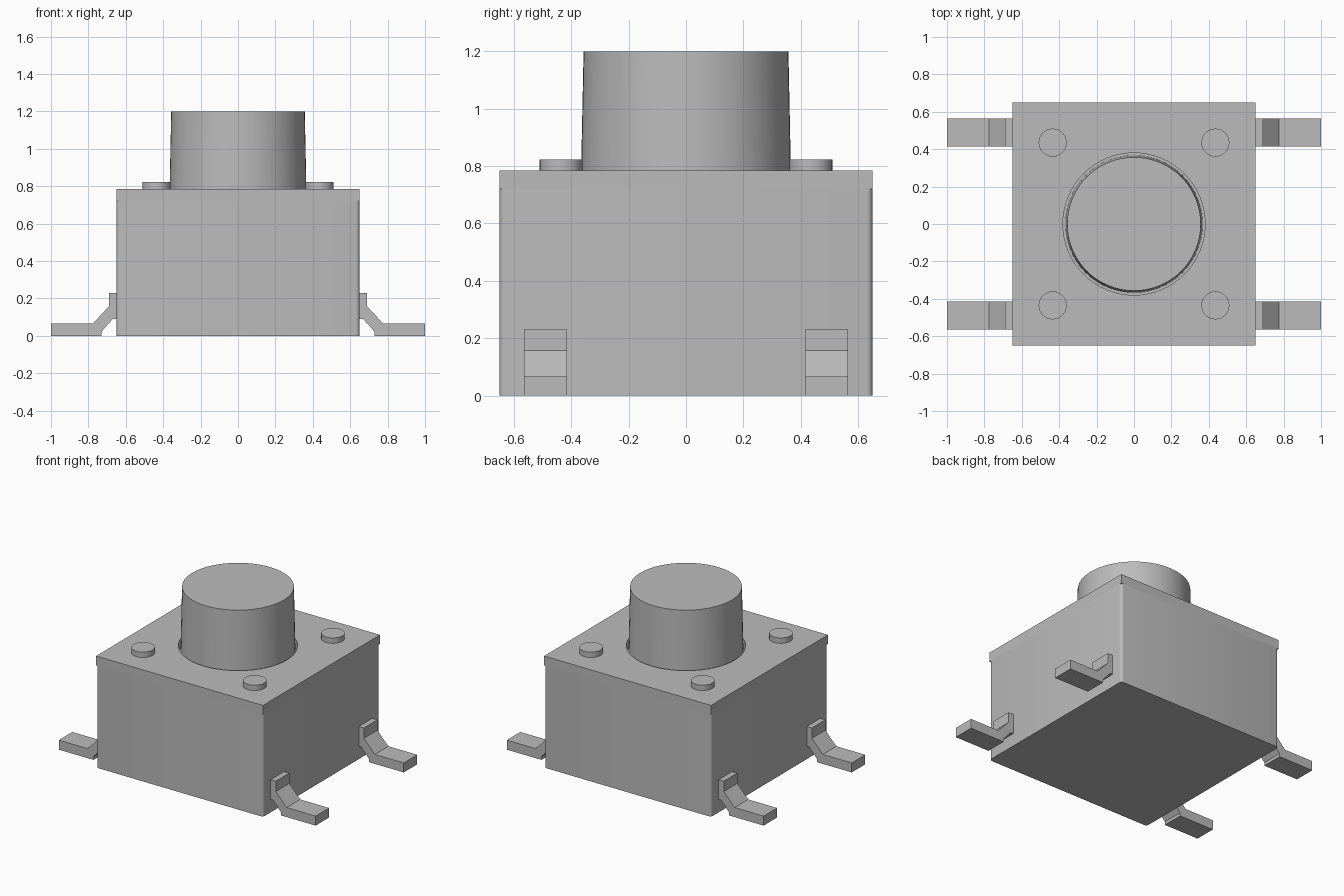
import bpy
import bmesh
import math

if "Cube" in bpy.data.objects:
    bpy.data.objects.remove(bpy.data.objects["Cube"], do_unlink=True)

# Single neutral grey material
grey = bpy.data.materials.new("neutral_grey")
grey.use_nodes = True
GREY = (0.5, 0.5, 0.5, 1)
grey.diffuse_color = GREY
grey.node_tree.nodes["Principled BSDF"].inputs["Base Color"].default_value = GREY

HALF = 0.65        # half width of the housing
SEAM = 0.72        # where the cover plate starts
TOP = 0.785        # top of the cover plate


def finish(obj, name):
    obj.name = name
    obj.data.materials.append(grey)
    return obj


def box(name, z0, z1):
    bpy.ops.mesh.primitive_cube_add(size=1, location=(0, 0, (z0 + z1) / 2))
    obj = bpy.context.object
    obj.scale = (2 * HALF, 2 * HALF, z1 - z0)
    bpy.ops.object.transform_apply(location=False, rotation=False, scale=True)
    return finish(obj, name)


def round_part(name, x, y, z0, z1, r0, r1, sides):
    bpy.ops.mesh.primitive_cone_add(vertices=sides, radius1=r0, radius2=r1,
                                    depth=z1 - z0, location=(x, y, (z0 + z1) / 2))
    bpy.ops.object.shade_smooth_by_angle(angle=math.radians(30))
    return finish(bpy.context.object, name)


def apply_modifiers(obj):
    bpy.context.view_layer.objects.active = obj
    for mod in list(obj.modifiers):
        bpy.ops.object.modifier_apply(modifier=mod.name)


# Housing with slightly rounded upright edges
housing = box("housing", 0, SEAM)
bm = bmesh.new()
bm.from_mesh(housing.data)
upright = [e for e in bm.edges if abs(e.verts[0].co.z - e.verts[1].co.z) > 0.1]
bmesh.ops.bevel(bm, geom=upright, offset=0.02, segments=4, profile=0.5, affect='EDGES')
bm.to_mesh(housing.data)
bm.free()
bpy.context.view_layer.objects.active = housing
bpy.ops.object.shade_smooth_by_angle(angle=math.radians(30))

# Square-edged cover plate with a clearance hole for the plunger
plate = box("cover_plate", SEAM, TOP)
cutter = round_part("hole_cutter", 0, 0, SEAM - 0.1, TOP + 0.1, 0.38, 0.38, 64)
cutter.hide_render = True
cut = plate.modifiers.new("hole", 'BOOLEAN')
cut.object = cutter
cut.operation = 'DIFFERENCE'
apply_modifiers(plate)
bpy.data.objects.remove(cutter, do_unlink=True)
bpy.ops.object.shade_smooth_by_angle(angle=math.radians(30))

# Tapered plunger
round_part("plunger", 0, 0, SEAM, 1.2, 0.367, 0.357, 64)

# Rivet heads at the corners
for sx, side in ((1, "left"), (-1, "right")):
    for sy, end in ((1, "back"), (-1, "front")):
        round_part(f"rivet_{end}_{side}", sx * 0.435, sy * 0.435,
                   TOP - 0.02, 0.823, 0.075, 0.075, 32)

# Bent terminal legs: side profile extruded across the width
PROFILE = [(1, 0), (1, 0.067), (0.775, 0.067), (0.69, 0.157), (0.69, 0.23),
           (0.65, 0.23), (0.65, 0.09), (0.67, 0.09), (0.73, 0.022), (0.73, 0)]


def leg(name, sx, y):
    bm = bmesh.new()
    face = bm.faces.new([bm.verts.new((sx * x, y - 0.075, z)) for x, z in PROFILE])
    grown = bmesh.ops.extrude_face_region(bm, geom=[face])
    moved = [v for v in grown["geom"] if isinstance(v, bmesh.types.BMVert)]
    bmesh.ops.translate(bm, verts=moved, vec=(0, 0.15, 0))
    bmesh.ops.recalc_face_normals(bm, faces=bm.faces)
    mesh = bpy.data.meshes.new(name)
    bm.to_mesh(mesh)
    bm.free()
    obj = bpy.data.objects.new(name, mesh)
    bpy.context.collection.objects.link(obj)
    finish(obj, name)


for sx, side in ((1, "left"), (-1, "right")):
    for sy, end in ((1, "back"), (-1, "front")):
        leg(f"leg_{end}_{side}", sx, sy * 0.49)
